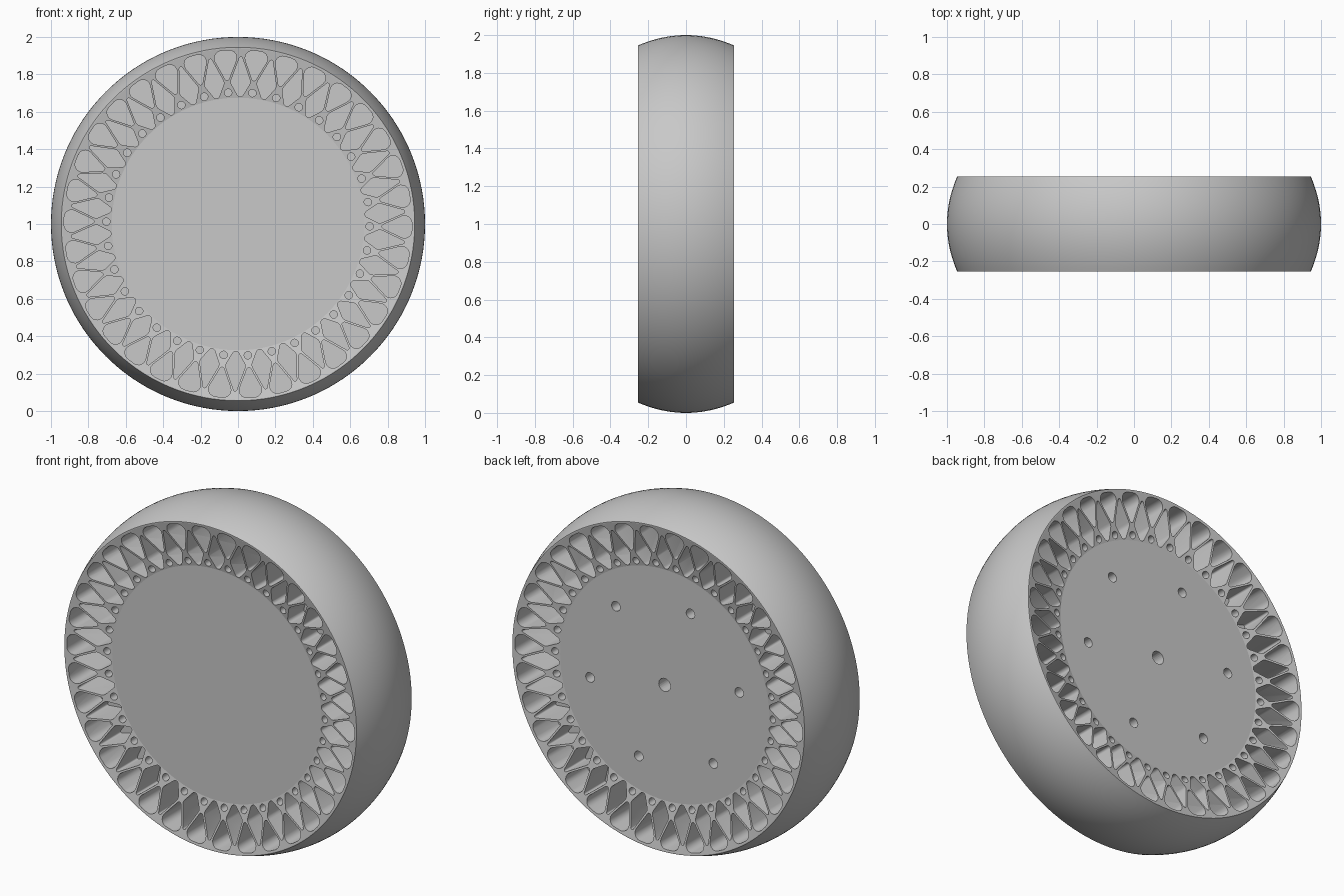
import bpy, bmesh, math
from mathutils import Vector, Matrix, geometry

if "Cube" in bpy.data.objects:
    bpy.data.objects.remove(bpy.data.objects["Cube"])

CELLS = 34            # repeats around the spoke ring
SEGMENTS = 136
HALF = 0.255          # half of the wheel width at the rim
HUB_HALF = 0.198      # half of the width at the dished-in hub
HUB_R, RIM_R = 0.675, 0.94
FLOOR = 0.05          # pocket floors, either side of the middle web
TWIST = math.radians(1)

grey = bpy.data.materials.new("plain grey")
grey.use_nodes = True
grey.diffuse_color = (0.58, 0.58, 0.58, 1)
grey.node_tree.nodes["Principled BSDF"].inputs["Base Color"].default_value = grey.diffuse_color


def finish(bm, name):
    bmesh.ops.recalc_face_normals(bm, faces=bm.faces)
    mesh = bpy.data.meshes.new(name)
    bm.to_mesh(mesh)
    bm.free()
    obj = bpy.data.objects.new(name, mesh)
    obj.location.z = 1
    mesh.materials.append(grey)
    bpy.context.collection.objects.link(obj)
    return obj


def lathe(name, profile):
    """Revolve a closed (radius, y) profile around the y axis."""
    bm = bmesh.new()
    verts = [bm.verts.new((r, y, 0)) for r, y in profile]
    edges = [bm.edges.new((verts[i - 1], verts[i])) for i in range(len(verts))]
    bmesh.ops.spin(bm, geom=verts + edges, cent=(0, 0, 0), axis=(0, 1, 0),
                   angle=math.tau, steps=SEGMENTS, use_merge=True)
    bmesh.ops.remove_doubles(bm, verts=bm.verts, dist=1e-5)
    return finish(bm, name)


def rounded(circles, steps=16):
    """Outline wrapped around circles given as (sideways, radial, radius)."""
    pts = [Vector((x + r * math.cos(math.tau * i / steps), z + r * math.sin(math.tau * i / steps)))
           for x, z, r in circles for i in range(steps)]
    return [pts[i] for i in geometry.convex_hull_2d(pts)]


def add_prism(bm, outline, angle, y0, y1):
    """Extrude an outline along y after turning it around the axle."""
    turn = Matrix.Rotation(angle, 3, 'Y')
    ends = [[bm.verts.new(turn @ Vector((p.x, y, p.y))) for p in outline] for y in (y0, y1)]
    bm.faces.new(ends[0])
    bm.faces.new(ends[1][::-1])
    for i in range(len(outline)):
        bm.faces.new((ends[0][i - 1], ends[1][i - 1], ends[1][i], ends[0][i]))


def carve(obj, cutter):
    cutter.hide_render = True
    mod = obj.modifiers.new("carve", 'BOOLEAN')
    mod.operation = 'DIFFERENCE'
    mod.solver = 'EXACT'
    mod.object = cutter
    bpy.context.view_layer.objects.active = obj
    bpy.ops.object.modifier_apply(modifier=mod.name)
    bpy.data.objects.remove(cutter)


# Crowned tread band
arc = [(1 - 0.055 * t * t, HALF * t) for t in (i / 10 for i in range(-10, 11))]
tread = lathe("tread_band", [(RIM_R, -HALF)] + arc + [(RIM_R, HALF)])

# Spoke ring, dished towards the hub, with pockets sunk into both sides
ring = lathe("spoke_ring", [(HUB_R, -HUB_HALF), (RIM_R, -HALF), (RIM_R, HALF), (HUB_R, HUB_HALF)])
outer_pocket = rounded([(-0.02, 0.89, 0.04), (0.02, 0.89, 0.04), (0, 0.782, 0.012)])
inner_pocket = rounded([(-0.022, 0.76, 0.03), (0.022, 0.76, 0.03), (0, 0.885, 0.009), (0, 0.7, 0.019)])
pin_hole = rounded([(0, 0.704, 0.02)])
bm = bmesh.new()
for i in range(CELLS):
    for side in (-1, 1):
        angle = math.tau * i / CELLS - side * TWIST
        half_step = angle + math.pi / CELLS
        span = (side * FLOOR, side * (HALF + 0.1))
        add_prism(bm, inner_pocket, angle, *span)
        add_prism(bm, outer_pocket, half_step, *span)
        add_prism(bm, pin_hole, half_step, *span)
carve(ring, finish(bm, "pocket_cutter"))

# Hub disc, plain in front, with an axle hole and six bolt holes at the back
hub = lathe("hub_disc", [(0, -HUB_HALF), (HUB_R, -HUB_HALF), (HUB_R, HUB_HALF), (0, HUB_HALF)])
bm = bmesh.new()
add_prism(bm, rounded([(0, 0, 0.038)], 24), 0, FLOOR, HALF)
for i in range(6):
    add_prism(bm, rounded([(0, 0.49, 0.028)], 20), math.radians(60 * i - 20), FLOOR, HALF)
carve(hub, finish(bm, "bolt_cutter"))

# Smooth curves, crisp edges
for obj in (tread, ring, hub):
    bpy.ops.object.select_all(action='DESELECT')
    obj.select_set(True)
    bpy.context.view_layer.objects.active = obj
    bpy.ops.object.shade_smooth_by_angle(angle=math.radians(30))
